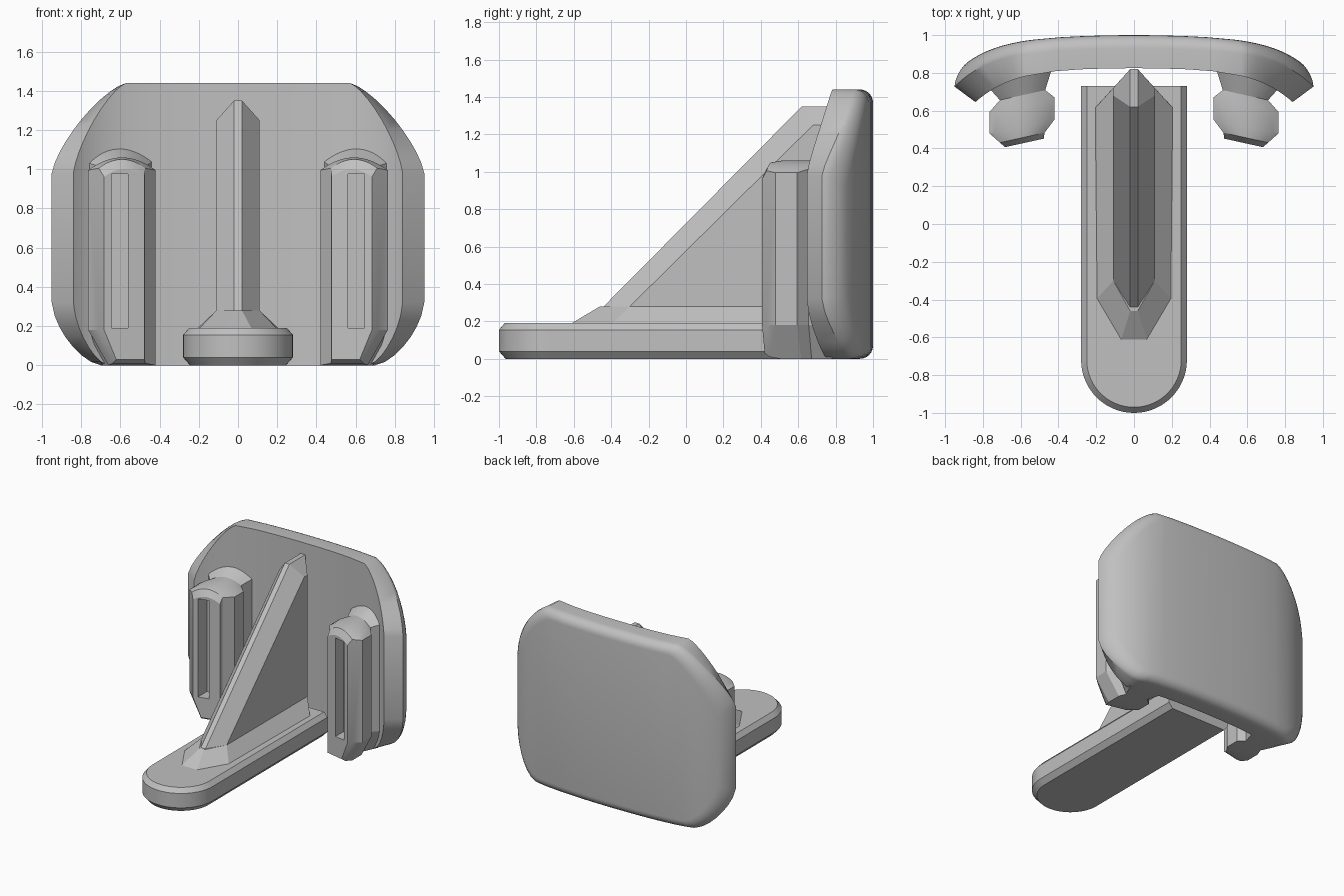
import bpy, bmesh, math

cube = bpy.data.objects.get("Cube")
if cube:
    bpy.data.objects.remove(cube, do_unlink=True)

grey = bpy.data.materials.new("plain_grey")
grey.use_nodes = True
grey.diffuse_color = (0.53, 0.53, 0.53, 1)
grey.node_tree.nodes["Principled BSDF"].inputs["Base Color"].default_value = (0.53, 0.53, 0.53, 1)


def loft(name, rings, strip_caps=False):
    """Skin closed rings of points; caps are single faces or paired strips."""
    bm = bmesh.new()
    rows = [[bm.verts.new(p) for p in ring] for ring in rings]
    n = len(rows[0])
    for a, b in zip(rows, rows[1:]):
        for i in range(n):
            j = (i + 1) % n
            bm.faces.new((a[i], a[j], b[j], b[i]))
    for cap in (rows[0], rows[-1]):
        if strip_caps:
            for i in range(n // 2 - 1):
                bm.faces.new((cap[i], cap[i + 1], cap[n - 2 - i], cap[n - 1 - i]))
        else:
            bm.faces.new(cap)
    bmesh.ops.recalc_face_normals(bm, faces=bm.faces)
    mesh = bpy.data.meshes.new(name)
    bm.to_mesh(mesh)
    bm.free()
    mesh.materials.append(grey)
    obj = bpy.data.objects.new(name, mesh)
    bpy.context.collection.objects.link(obj)
    return obj


def smooth(obj, angle):
    bpy.ops.object.select_all(action='DESELECT')
    obj.select_set(True)
    bpy.context.view_layer.objects.active = obj
    bpy.ops.object.shade_smooth_by_angle(angle=math.radians(angle))


# Curved back plate: outline columns, rounded rear rim, bevelled front edge
half = [0, .14, .28, .42, .57, .61, .65, .70, .75, .80, .84, .88, .91, .935, .95]
columns = [-x for x in reversed(half[1:])] + half


def corner(x, start, height, power):
    u = max(0, (abs(x) - start) / (.95 - start))
    return height * (1 - (1 - min(u, 1) ** power) ** (1 / power))


def rear(x):
    return 1 - .07 * x ** 2 - .19 * x ** 6


def front(x):
    return .825 - .07 * x ** 2 - .13 * (abs(x) / .84) ** 5


def front_x(x):
    return math.copysign(min(abs(x), .57) + max(0, abs(x) - .57) * .71, x)


def plate_ring(inset, depth, is_front=False):
    top, bottom = [], []
    for x in columns:
        px = front_x(x) if is_front else x * (1 - inset / .95)
        y = front(px) if is_front else rear(px) - depth
        top.append((px, y, 1.44 - corner(x, .57, .46, 1.35) - inset))
        bottom.append((px, y, corner(x, .70, .32, 1.55) + inset))
    return top + bottom[::-1]


radius = .07
rings = []
for i in range(7):
    a = math.radians(15 * i)
    rings.append(plate_ring(radius * (1 - math.sin(a)), radius * (1 - math.cos(a))))
rings.append(plate_ring(0, 0, True))
smooth(loft("back_plate", rings, True), 35)


# Rounded foot with chamfered rims
def foot_ring(inset, z):
    r = .28 - inset
    arc = [math.pi + math.pi * i / 32 for i in range(33)]
    return [(-r, .73, z)] + [(r * math.cos(a), -.72 + r * math.sin(a), z) for a in arc] + [(r, .73, z)]


smooth(loft("foot", [foot_ring(.035, 0), foot_ring(0, .04), foot_ring(0, .155), foot_ring(.03, .19)]), 25)

# Triangular rib with a narrow ridge
ridge = [(-.46, .26), (.62, 1.35), (.82, 1.35), (.82, .26)]
shoulder = [(-.30, .28), (.68, 1.25), (.72, 1.25), (.72, .28)]
loft("rib", [[(x, y, z) for y, z in side] for x, side in
             ((-.11, shoulder), (-.02, ridge), (.02, ridge), (.11, shoulder))])


# Sloped skirt joining rib and foot
def skirt_ring(z, side):
    return [(x, y, z) for x, y in side] + [(-x, y, z) for x, y in reversed(side)]


low = [(.07, -.62), (.20, -.40), (.21, .61), (.02, .82)]
high = [(.02, -.46), (.11, -.30), (.11, .72), (.02, .82)]
loft("rib_skirt", [skirt_ring(.185, low), skirt_ring(.28, high)])

# Arched clips: centre, half width, depth, top height, foot height
sections = [(.615, .185, .80, 1.115, 0), (.59, .12, .68, 1.06, 0),
            (.592, .172, .63, 1.06, 0), (.592, .172, .515, 1.06, 0),
            (.592, .118, .455, 1.05, .01), (.58, .103, .425, 1.0, .03)]
rings = []
for c, h, y, top, foot in sections:
    arc = [(c + h * i / 6, top - .07 * (h / .185) * (i / 6) ** 2) for i in range(-6, 7)]
    side = [(c + h, .18), (c + h * .4, foot), (c - h, foot), (c - h, .18)]
    rings.append([(x, y + .22 * (.6 - x), z) for x, z in arc + side])
clip = loft("side_clips", rings)

# Slot in each clip face
cutter = loft("slot_cutter", [[(x, y, z) for x, z in
                               ((.56, .19), (.645, .19), (.645, .975), (.56, .975))] for y in (.3, .53)])
cutter.hide_render = True
cutter.hide_viewport = True
cut = clip.modifiers.new("slot", 'BOOLEAN')
cut.object = cutter
cut.operation = 'DIFFERENCE'
cut.solver = 'EXACT'
mirror = clip.modifiers.new("both_sides", 'MIRROR')
mirror.use_axis[0] = True
smooth(clip, 20)
